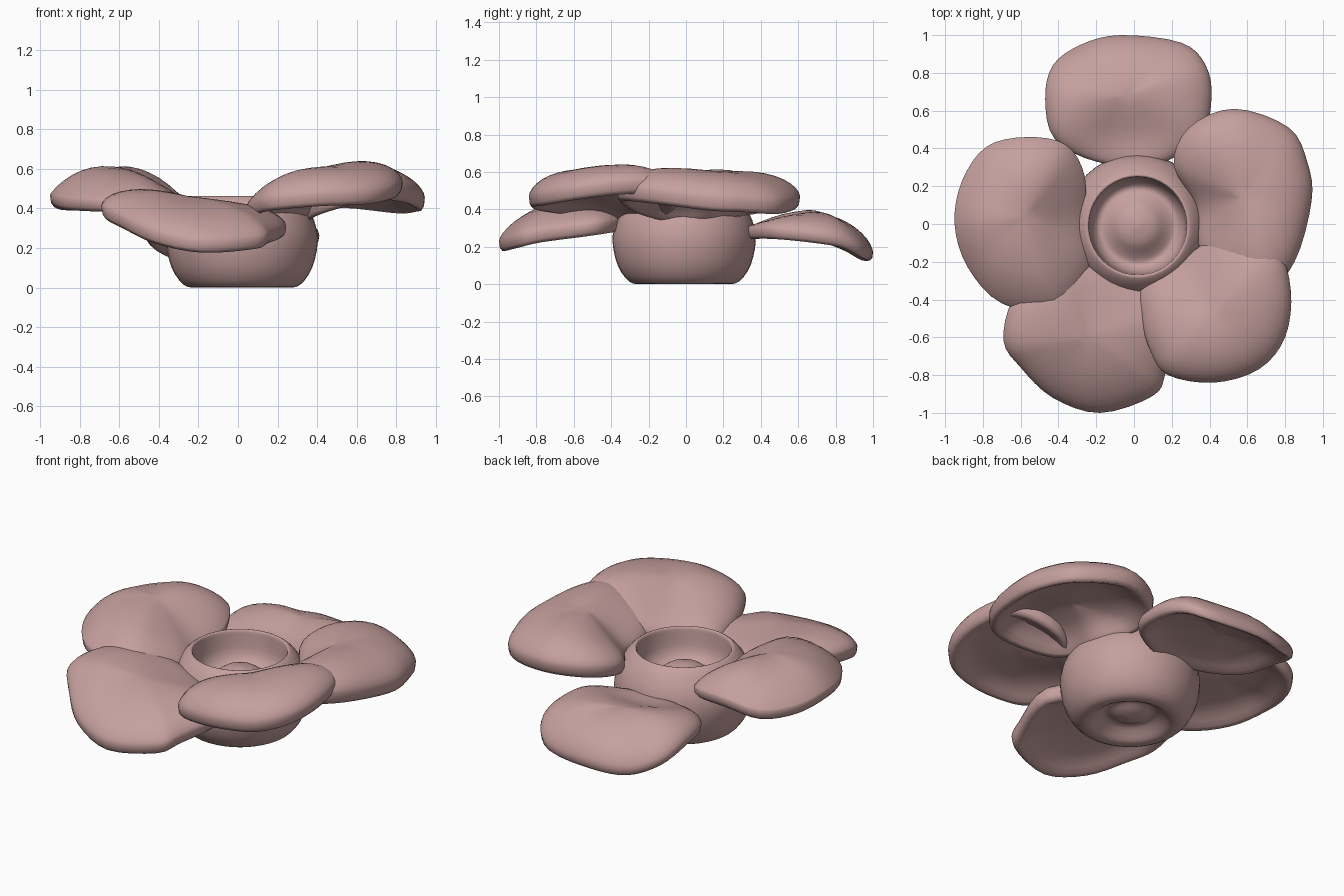
import bpy, bmesh, math
from mathutils import Vector

if "Cube" in bpy.data.objects:
    bpy.data.objects.remove(bpy.data.objects["Cube"])

pink = bpy.data.materials.new("pink_clay")
pink.diffuse_color = (0.56, 0.35, 0.34, 1)
pink.use_nodes = True
pink.node_tree.nodes["Principled BSDF"].inputs["Base Color"].default_value = pink.diffuse_color


def curve_through(pts, steps, closed):
    """Catmull-Rom points through a short list."""
    p = [Vector(q) for q in pts]
    n, out = len(p), []
    for i in range(n if closed else n - 1):
        if closed:
            a, b, c, d = (p[(i + k) % n] for k in (-1, 0, 1, 2))
        else:
            a, b, c, d = (p[min(max(i + k, 0), n - 1)] for k in (-1, 0, 1, 2))
        for s in range(steps):
            t = s / steps
            out.append(0.5 * (2 * b + (c - a) * t + (2 * a - 5 * b + 4 * c - d) * t * t
                              + (3 * b - a - 3 * c + d) * t ** 3))
    if not closed:
        out.append(p[-1])
    return out


def skin(name, start, rings, end):
    """Closed skin from a pole, through rings, to another pole."""
    bm = bmesh.new()
    first, last = bm.verts.new(start), bm.verts.new(end)
    loops = [[bm.verts.new(v) for v in ring] for ring in rings]
    n = len(loops[0])
    for j in range(n):
        k = (j + 1) % n
        bm.faces.new((first, loops[0][j], loops[0][k]))
        bm.faces.new((last, loops[-1][k], loops[-1][j]))
        for a, b in zip(loops, loops[1:]):
            bm.faces.new((a[j], b[j], b[k], a[k]))
    bmesh.ops.recalc_face_normals(bm, faces=bm.faces)
    for f in bm.faces:
        f.smooth = True
    me = bpy.data.meshes.new(name)
    bm.to_mesh(me)
    bm.free()
    me.materials.append(pink)
    ob = bpy.data.objects.new(name, me)
    bpy.context.collection.objects.link(ob)
    return ob


def petal(name, outline, height, hollow, dip, lip=0.06, power=0.6):
    """Puffed shell: domed on top, sagging towards the cup, rolled lip and hollow underneath."""
    edge = curve_through(outline, 4, True)
    mid = sum(edge, Vector()) / len(edge)
    out = Vector((mid.x, mid.y, 0)).normalized()
    side = Vector((-out.y, out.x, 0))
    n = 10
    radii = [math.sin(i / n * math.pi / 2) for i in range(1, n + 1)]

    def sag(v):
        u, w = (v - mid).dot(out), (v - mid).dot(side)
        return 1 - dip * math.exp(-((u + 0.27) / 0.2) ** 2 - (w / 0.3) ** 2)

    def top(v, r):
        return height * sag(v) * max(0, 1 - r ** 2.6) ** power

    def under(v, r):
        return (hollow * height * sag(v) * (1 - r * r)
                - 2.6 * lip * r ** 6 * math.sqrt(max(0, 1 - r ** 6)))

    def ring(r, lift):
        pts = [mid.lerp(e, r) for e in edge]
        return [v + Vector((0, 0, lift(v, r))) for v in pts]

    rings = [ring(r, top) for r in radii] + [ring(r, under) for r in reversed(radii[:-1])]
    return skin(name, mid + Vector((0, 0, top(mid, 0))), rings,
                mid + Vector((0, 0, under(mid, 0))))


# Cup: dimpled underside, rounded wall, thin rim, domed floor
profile = curve_through([
    (0, .03, 0), (.07, .045, 0), (.13, .07, 0), (.18, .045, 0), (.23, .012, 0), (.295, .025, 0),
    (.355, .11, 0), (.383, .24, 0), (.365, .35, 0), (.32, .43, 0), (.28, .47, 0),
    (.262, .47, 0), (.257, .43, 0), (.245, .34, 0), (.205, .29, 0), (.155, .31, 0),
    (.09, .36, 0), (0, .38, 0)], 3, False)
low = min(p.y for p in profile)
cx, cy, sides = 0.02, -0.01, 40
rings = [[(cx + p.x * math.cos(2 * math.pi * j / sides), cy + p.x * math.sin(2 * math.pi * j / sides),
           p.y - low) for j in range(sides)] for p in profile[1:-1]]
skin("cup", (cx, cy, profile[0].y - low), rings, (cx, cy, profile[-1].y - low))

# Five petals, each a rim line of (x, y, z)
petal("back_petal", [
    (.41, .66, .27), (.38, .84, .24), (.25, .96, .18), (-.07, 1.0, .17), (-.28, .95, .17),
    (-.43, .84, .23), (-.47, .66, .29), (-.42, .45, .30), (-.2, .33, .29), (.1, .31, .29),
    (.35, .45, .29)], .15, .25, .65, .05)
petal("right_petal", [
    (.94, .12, .46), (.92, .32, .45), (.82, .51, .44), (.53, .61, .47), (.29, .51, .46),
    (.21, .31, .43), (.33, .1, .40), (.34, -.1, .40), (.42, -.27, .44), (.68, -.37, .51),
    (.85, -.2, .50)], .16, .2, .55, .07)
petal("front_right_petal", [
    (.83, -.35, .54), (.8, -.6, .51), (.66, -.77, .48), (.42, -.84, .47), (.18, -.8, .45),
    (.09, -.68, .43), (.04, -.5, .40), (.05, -.31, .37), (.26, -.18, .40), (.5, -.04, .46),
    (.75, -.12, .54)], .155, .1, .35, .06)
petal("front_left_petal", [
    (.17, -.78, .28), (.1, -.91, .25), (-.18, -1.0, .23), (-.43, -.92, .28), (-.6, -.76, .36),
    (-.69, -.62, .41), (-.64, -.4, .43), (-.45, -.24, .42), (-.26, -.21, .38), (.0, -.31, .35),
    (.24, -.48, .32)], .13, 0, .3, .06)
petal("left_petal", [
    (-.95, 0, .47), (-.91, .23, .45), (-.78, .41, .45), (-.57, .46, .49), (-.36, .42, .48),
    (-.26, .25, .43), (-.26, 0, .40), (-.24, -.23, .40), (-.4, -.47, .43), (-.7, -.42, .44),
    (-.88, -.23, .45)], .17, .15, .4, .06, .9)
